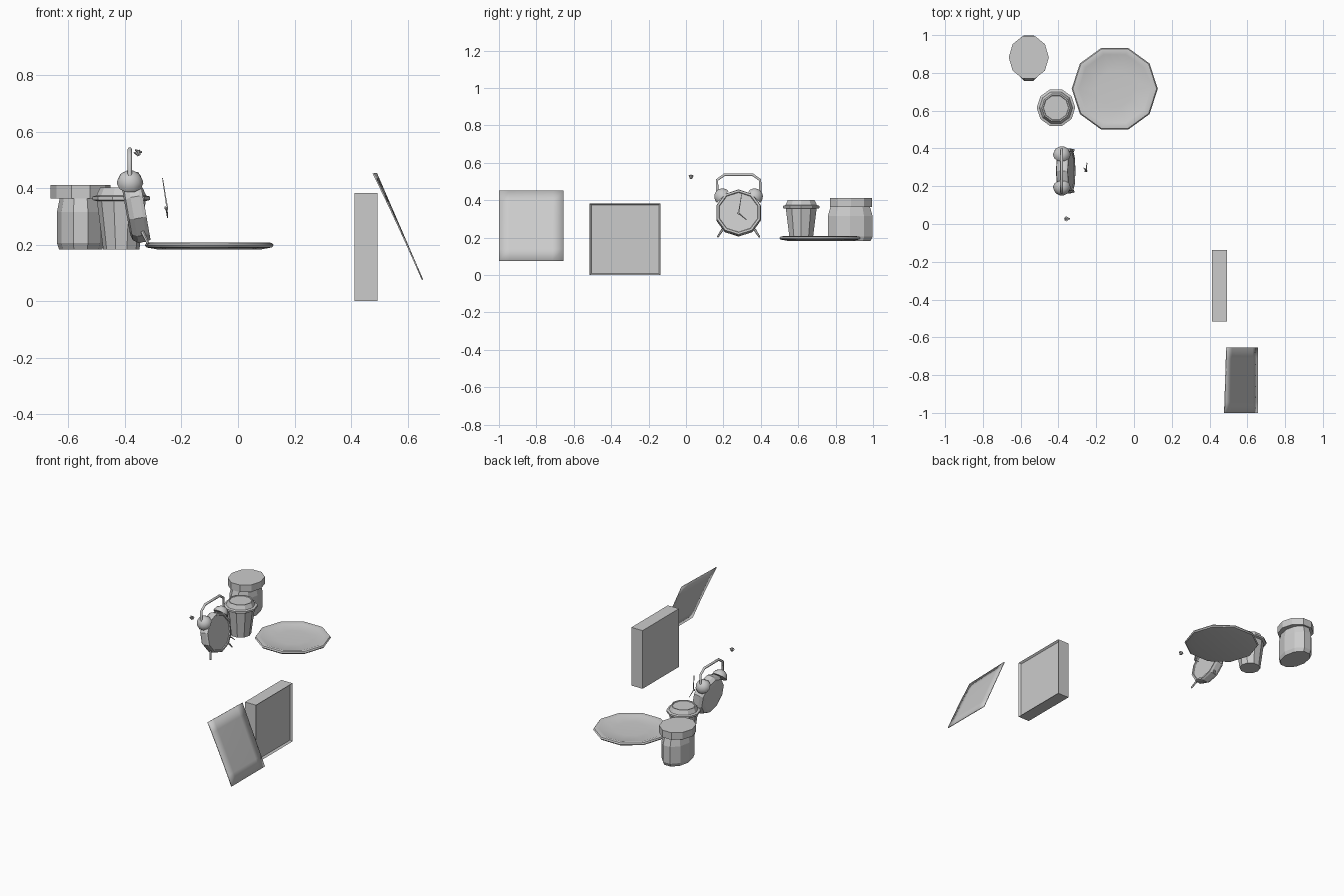
import bpy, bmesh, math
from mathutils import Vector, Matrix

if "Cube" in bpy.data.objects:
    bpy.data.objects.remove(bpy.data.objects["Cube"])


def finish(name, bm, matrix=Matrix(), smooth=False):
    bmesh.ops.transform(bm, matrix=matrix, verts=bm.verts)
    bmesh.ops.recalc_face_normals(bm, faces=bm.faces)
    me = bpy.data.meshes.new(name)
    bm.to_mesh(me)
    bm.free()
    ob = bpy.data.objects.new(name, me)
    bpy.context.collection.objects.link(ob)
    if smooth:
        bpy.ops.object.select_all(action='DESELECT')
        ob.select_set(True)
        bpy.context.view_layer.objects.active = ob
        bpy.ops.object.shade_smooth_by_angle(angle=math.radians(40))
    return ob


def lathe(name, profile, n=10, matrix=Matrix(), sx=1, sy=1, smooth=False):
    """Revolve (radius, height) points about z and cap both ends."""
    bm = bmesh.new()
    rings = []
    for r, z in profile:
        rings.append([bm.verts.new((sx * r * math.cos(2 * math.pi * i / n),
                                    sy * r * math.sin(2 * math.pi * i / n), z)) for i in range(n)])
    for a, b in zip(rings, rings[1:]):
        for i in range(n):
            j = (i + 1) % n
            bm.faces.new((a[i], a[j], b[j], b[i]))
    bm.faces.new(rings[0])
    bm.faces.new(rings[-1])
    return finish(name, bm, matrix, smooth)


def rod(name, p, q, r, n=6, r2=None):
    """Straight tapered rod between two points."""
    p, q = Vector(p), Vector(q)
    d = q - p
    m = Matrix.Translation(p) @ d.to_track_quat('Z', 'Y').to_matrix().to_4x4()
    return lathe(name, [(r, 0), (r2 or r, d.length)], n, m)


def at(x, y, z=0):
    return Matrix.Translation((x, y, z))


# Storage jar: slightly oval body and a wide lid
lathe("jar_body", [(.076, .182), (.084, .205), (.084, .315), (.074, .365)],
      10, at(-.557, .878), 1, 1.5)
lathe("jar_lid", [(.106, .364), (.106, .411)], 10, at(-.557, .882), 1, 1.12)

# Takeaway cup with lid
lathe("cup_body", [(.064, .182), (.087, .36)], 10, at(-.413, .616))
lathe("cup_lid", [(.09, .355), (.102, .358), (.102, .37), (.088, .374), (.075, .402),
                  (.068, .402), (.066, .398)], 10, at(-.413, .616))

# Plate
lathe("plate", [(.177, .182), (.222, .190), (.228, .198), (.222, .206), (.205, .208),
                (.19, .203), (.10, .199)], 10, at(-.102, .716), smooth=True)

# Alarm clock body, tilted back with the dial towards +x
tilt = math.radians(10)
clock = at(-.362, .281, .331) @ Matrix.Rotation(math.pi / 2 - tilt, 4, 'Y')
lathe("clock_case", [(.09, -.036), (.112, -.030), (.125, -.012), (.125, .02), (.121, .032),
                     (.11, .032), (.107, .027)], 10, clock)

# Bells: hemispheres pointing outwards and up
dome = [(.047 * math.cos(a), .047 * math.sin(a)) for a in (0, .3, .6, .9, 1.2, 1.45)]
for s, side in ((-1, "left"), (1, "right")):
    m = at(-.382, .281 + s * .084, .417) @ Matrix.Rotation(-s * math.pi / 4, 4, 'X')
    lathe("bell_" + side, dome, 10, m, smooth=True)
    # Feet below the case
    rod("foot_" + side, (-.338, .281 + s * .085, .245), (-.318, .281 + s * .112, .203), .007, 6, .005)

# Carrying handle over the bells
cu = bpy.data.curves.new("handle", 'CURVE')
cu.dimensions = '3D'
cu.bevel_depth = .008
cu.bevel_resolution = 1
cu.use_fill_caps = True
path = [(-.115, .44), (-.115, .508), (-.075, .537), (.075, .537), (.115, .508), (.115, .44)]
sp = cu.splines.new('POLY')
sp.points.add(len(path) - 1)
for pt, (y, z) in zip(sp.points, path):
    pt.co = (-.383, .281 + y, z, 1)
bpy.context.collection.objects.link(bpy.data.objects.new("handle", cu))

# Clock hands floating in front of the dial
rod("minute_hand", (-.25, .28, .325), (-.267, .298, .435), .004, 4, .002)
rod("hour_hand", (-.254, .278, .334), (-.249, .324, .295), .004, 4, .002)
rod("hand_pivot", (-.260, .28, .33), (-.250, .28, .332), .006, 6)

# Loose hammer
rod("hammer_head", (-.358, .027, .531), (-.350, .027, .515), .013, 8, .006)
rod("hammer_stem", (-.364, .027, .535), (-.340, .027, .527), .004, 6)

# Shadow box: shallow inset on the +x face
bm = bmesh.new()
bmesh.ops.create_cube(bm, size=1)
front = [f for f in bm.faces if f.calc_center_median().x > .4]
bmesh.ops.transform(bm, matrix=at(.4525, -.326, .1915) @ Matrix.Diagonal((.081, .379, .383, 1)),
                    verts=bm.verts)
bmesh.ops.inset_region(bm, faces=front, thickness=.013)
bmesh.ops.translate(bm, vec=(-.012, 0, 0), verts=front[0].verts)
finish("frame_box", bm)

# Loose thin sheet leaning away, its top edge slightly twisted
bm = bmesh.new()
n = 6
grid = [[None] * (n + 1) for _ in range(n + 1)]
for i in range(n + 1):
    for j in range(n + 1):
        u, v = i / n, j / n
        x = .653 - .163 * v - .011 * (1 - u) * v ** 2
        grid[i][j] = bm.verts.new((x, -1 + .345 * u, .076 + .376 * v))
for i in range(n):
    for j in range(n):
        bm.faces.new((grid[i][j], grid[i + 1][j], grid[i + 1][j + 1], grid[i][j + 1]))
sheet = finish("loose_sheet", bm, smooth=True)
mod = sheet.modifiers.new("thickness", 'SOLIDIFY')
mod.thickness = .005
mod.offset = 0
